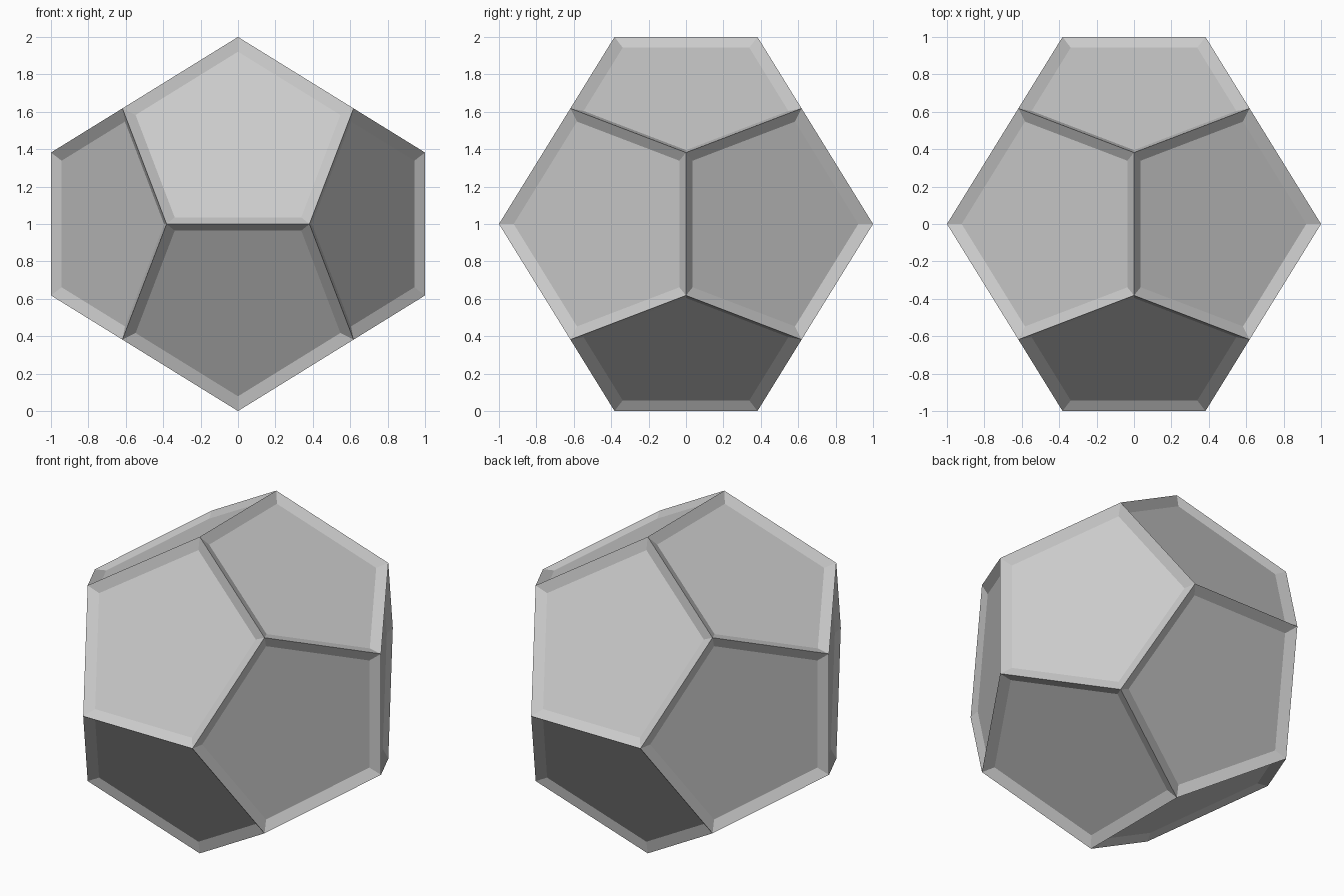
import bpy, bmesh, math
from mathutils import Vector

if "Cube" in bpy.data.objects:
    bpy.data.objects.remove(bpy.data.objects["Cube"])

g = (math.sqrt(5) - 1) / 2      # 0.618
h = g * g                       # 0.382

# Corner points of a dodecahedron: a cube plus three edge rectangles
corners = [(x * g, y * g, z * g) for x in (-1, 1) for y in (-1, 1) for z in (-1, 1)]
for a in (-1, 1):
    for b in (-1, 1):
        corners += [(a, 0, b * h), (a * h, b, 0), (0, a * h, b)]

# Solid body: hull of the corners, hull triangles merged into pentagons
bm = bmesh.new()
for c in corners:
    bm.verts.new(c)
bmesh.ops.convex_hull(bm, input=bm.verts[:])
bmesh.ops.dissolve_limit(bm, angle_limit=math.radians(5),
                         verts=bm.verts[:], edges=bm.edges[:])
bmesh.ops.recalc_face_normals(bm, faces=bm.faces[:])
bm.normal_update()

# Recessed panel with sloping rim on every face
panels = bm.faces[:]
bmesh.ops.inset_individual(bm, faces=panels, thickness=0.06, use_even_offset=True)
for f in panels:
    sink = f.normal.normalized() * -0.03
    for v in f.verts:
        v.co += sink
bmesh.ops.translate(bm, vec=Vector((0, 0, 1)), verts=bm.verts[:])
bm.normal_update()

mesh = bpy.data.meshes.new("dodecahedron")
bm.to_mesh(mesh)
bm.free()
bpy.context.collection.objects.link(bpy.data.objects.new("dodecahedron", mesh))
